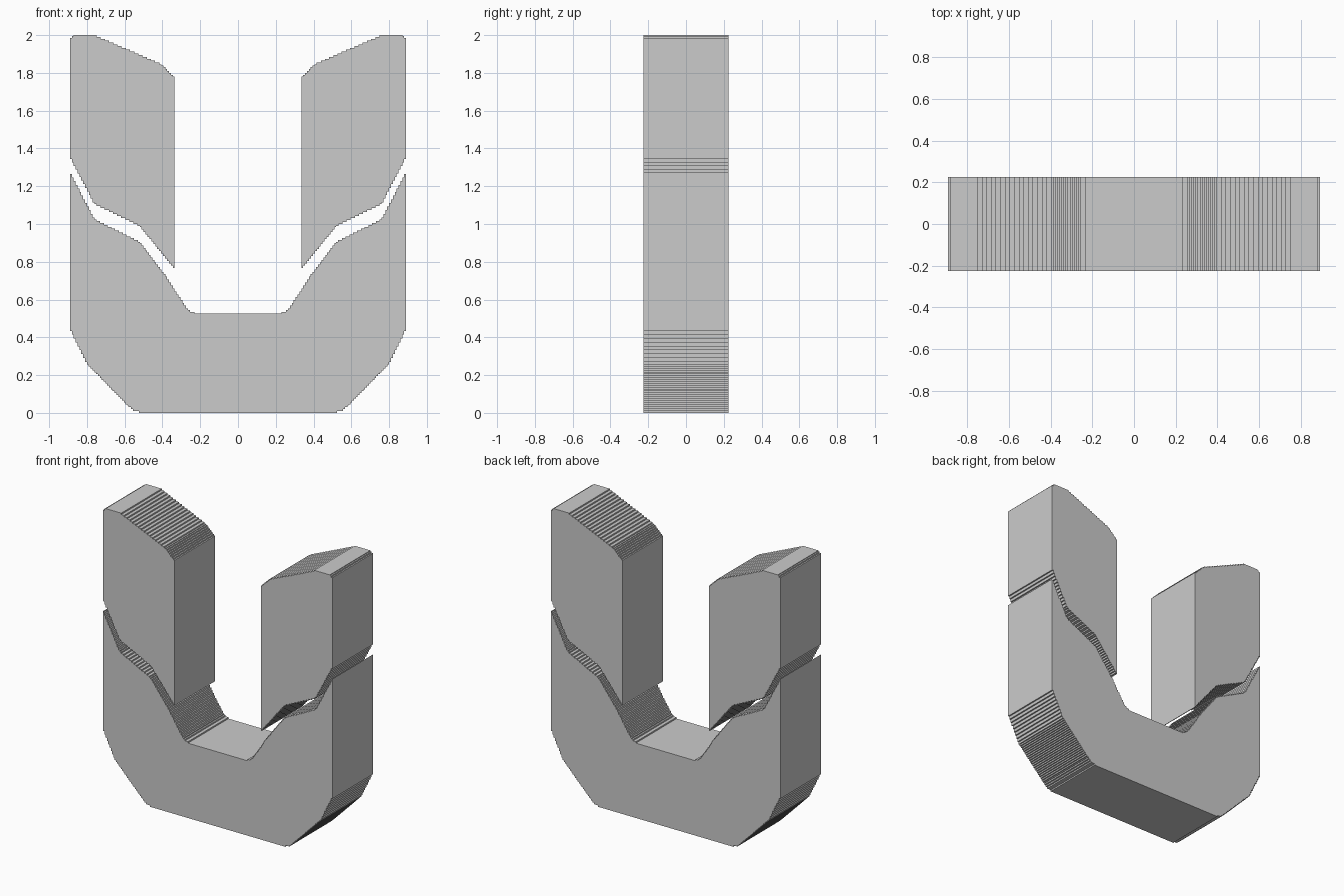
import bpy
import bmesh

cube = bpy.data.objects.get("Cube")
if cube:
    bpy.data.objects.remove(cube, do_unlink=True)

HALF_DEPTH = 0.225
STEP = 0.01

grey = bpy.data.materials.new("plain grey")
grey.use_nodes = True
colour = (0.6, 0.6, 0.6, 1)
grey.diffuse_color = colour
grey.node_tree.nodes["Principled BSDF"].inputs["Base Color"].default_value = colour


def stepped(corners):
    """Turn the sloping edges of a closed outline into fine stairs."""
    out = []
    for (x0, z0), (x1, z1) in zip(corners, corners[1:] + corners[:1]):
        out.append((x0, z0))
        dx, dz = x1 - x0, z1 - z0
        n = round(min(abs(dx), abs(dz)) / STEP)
        for i in range(n):
            xa, xb = x0 + dx * i / n, x0 + dx * (i + 1) / n
            za, zb = z0 + dz * i / n, z0 + dz * (i + 1) / n
            if abs(dx) > abs(dz):
                xm = (xa + xb) / 2
                out += [(xm, za), (xm, zb)]
            else:
                zm = (za + zb) / 2
                out += [(xa, zm), (xb, zm)]
    return out


def slab(name, corners):
    """Extrude an outline in x and z through the full depth."""
    bm = bmesh.new()
    face = bm.faces.new([bm.verts.new((x, -HALF_DEPTH, z)) for x, z in stepped(corners)])
    extruded = bmesh.ops.extrude_face_region(bm, geom=[face], use_keep_orig=True)
    moved = [v for v in extruded["geom"] if isinstance(v, bmesh.types.BMVert)]
    bmesh.ops.translate(bm, verts=moved, vec=(0, 2 * HALF_DEPTH, 0))
    bmesh.ops.recalc_face_normals(bm, faces=bm.faces)
    mesh = bpy.data.meshes.new(name)
    bm.to_mesh(mesh)
    bm.free()
    mesh.materials.append(grey)
    bpy.context.collection.objects.link(bpy.data.objects.new(name, mesh))


# Upper arms, mirrored left and right
arm = [(0.335, 0.76), (0.335, 1.775), (0.405, 1.845), (0.76, 2.0), (0.87, 2.0),
       (0.89, 1.98), (0.89, 1.355), (0.76, 1.105), (0.52, 0.99)]
slab("left_arm", arm)
slab("right_arm", [(-x, z) for x, z in arm])

# Curved base, half outline plus its mirror image
half = [(0.22, 0.525), (0.265, 0.545), (0.335, 0.65), (0.375, 0.715), (0.52, 0.905),
        (0.76, 1.025), (0.89, 1.275), (0.89, 0.445), (0.80, 0.26), (0.585, 0.04),
        (0.55, 0.01), (0.50, 0.0)]
slab("curved_base", half + [(-x, z) for x, z in reversed(half)])
